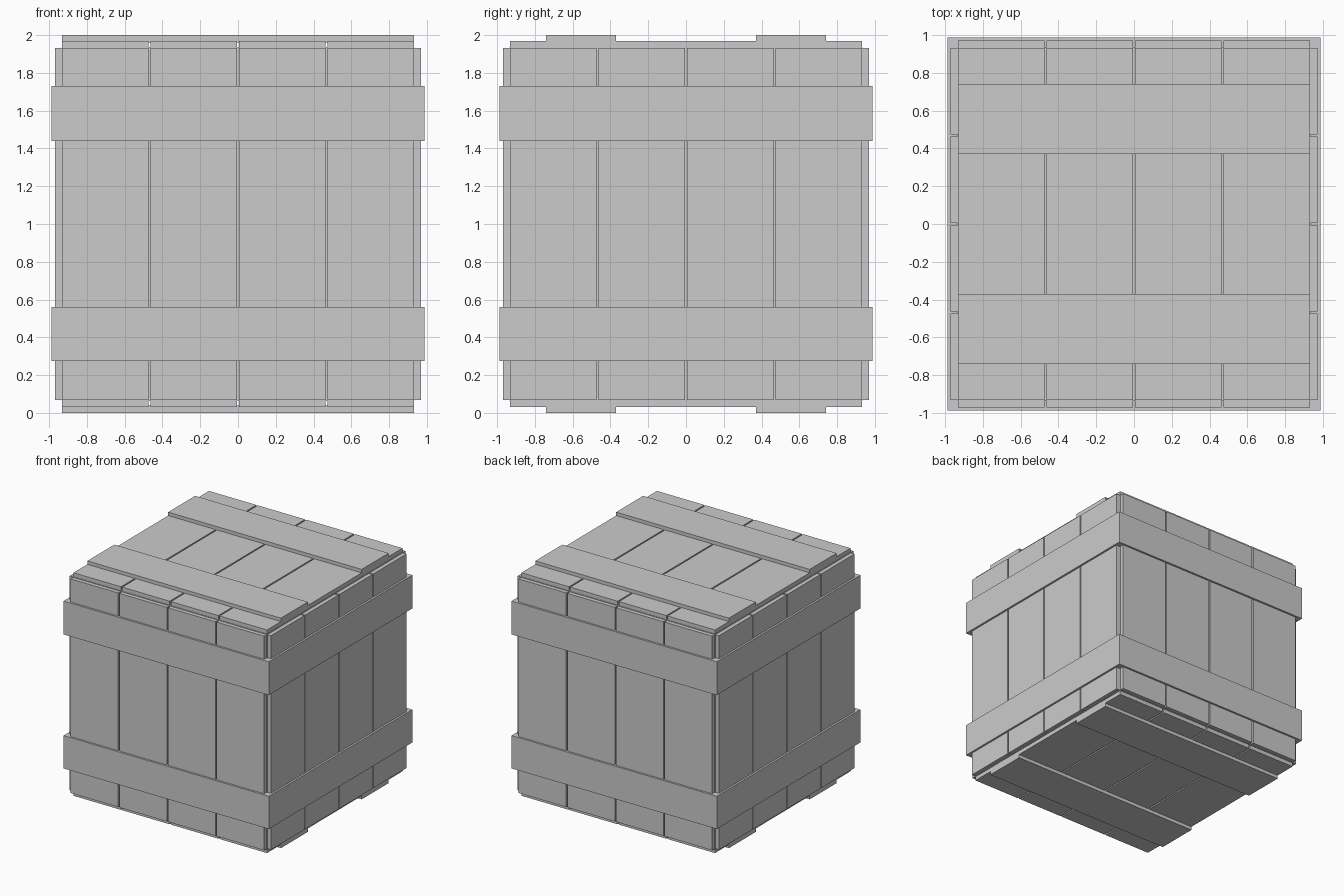
import bpy, bmesh
from math import radians
from mathutils import Matrix, Vector

if "Cube" in bpy.data.objects:
    bpy.data.objects.remove(bpy.data.objects["Cube"])

CENTRE = Matrix.Translation((0, 0, 1))
CORE, PLANK_OUT, HALF, GAP = 0.935, 0.97, 0.931, 0.012


def box_object(name, boxes, matrix=Matrix.Identity(4)):
    """One object from (min, max) boxes, placed by a matrix."""
    bm = bmesh.new()
    for lo, hi in boxes:
        lo, hi = Vector(lo), Vector(hi)
        m = Matrix.Translation((lo + hi) / 2) @ Matrix.Diagonal((*(hi - lo), 1))
        bmesh.ops.create_cube(bm, size=1, matrix=matrix @ m)
    mesh = bpy.data.meshes.new(name)
    bm.to_mesh(mesh)
    bm.free()
    ob = bpy.data.objects.new(name, mesh)
    bpy.context.collection.objects.link(ob)
    return ob


# inner box showing through the gaps and at the corners
box_object("inner_box", [((-CORE,) * 3, (CORE,) * 3)], CENTRE)

# four planks on each of the six faces, modelled on the top and rotated
pitch = (2 * HALF + GAP) / 4
planks = []
for i in range(4):
    x = -HALF + i * pitch
    planks.append(((x, -HALF, CORE - 0.01), (x + pitch - GAP, HALF, PLANK_OUT)))
faces = {"top": Matrix.Identity(4), "bottom": Matrix.Rotation(radians(180), 4, 'Y')}
for i, side in enumerate(("front", "right", "back", "left")):
    faces[side] = Matrix.Rotation(radians(90 * i), 4, 'Z') @ Matrix.Rotation(radians(90), 4, 'X')
for side, rot in faces.items():
    box_object(side + "_planks", planks, CENTRE @ rot)

# two battens across the top and two across the bottom
for side in ("top", "bottom"):
    battens = [((-HALF, min(s * 0.37, s * 0.74), PLANK_OUT - 0.01),
                (HALF, max(s * 0.37, s * 0.74), 1.0)) for s in (-1, 1)]
    box_object(side + "_battens", battens, CENTRE @ faces[side])

# square bands wrapped around the sides
for name, lo, hi in (("lower_band", 0.275, 0.56), ("upper_band", 1.44, 1.73)):
    band = box_object(name, [((-0.987, -0.987, lo), (0.987, 0.987, hi))])
    bm = bmesh.new()
    bm.from_mesh(band.data)
    bm.normal_update()
    caps = [f for f in bm.faces if abs(f.normal.z) > 0.9]
    bmesh.ops.delete(bm, geom=caps, context='FACES_ONLY')
    bm.to_mesh(band.data)
    bm.free()
    solid = band.modifiers.new("thickness", 'SOLIDIFY')
    solid.thickness, solid.offset, solid.use_even_offset = 0.06, -1, True
